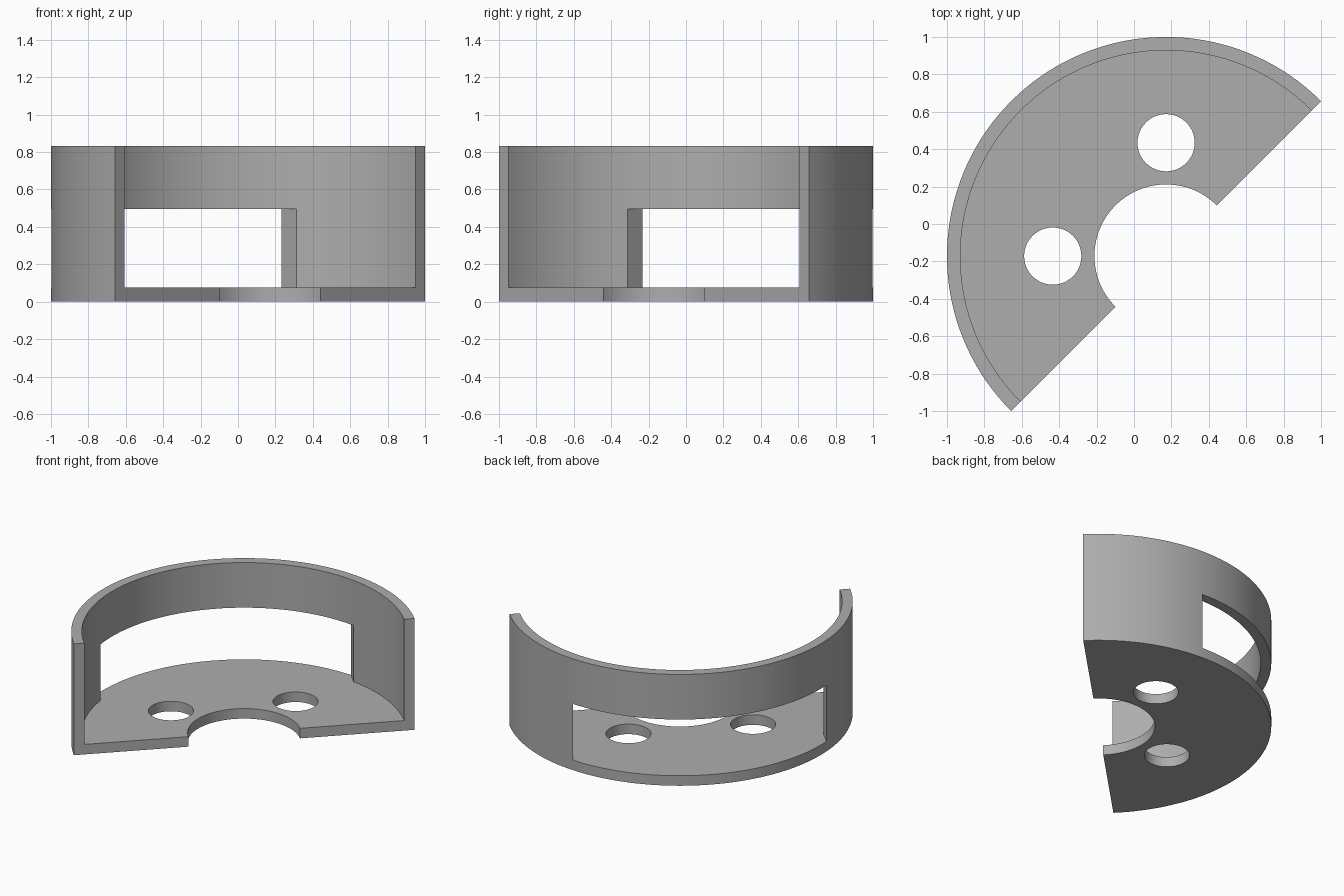
import bpy, bmesh, math
from mathutils import Matrix, Vector

cube = bpy.data.objects.get("Cube")
if cube:
    bpy.data.objects.remove(cube)

R = 2 / (1 + math.sqrt(0.5))      # outer radius
WALL_R, BORE_R = 1.1, 0.383       # inside of wall, central bore
HEIGHT, FLOOR, WINDOW_TOP = 0.832, 0.075, 0.495
CENTRE = Vector((R - 1, 1 - R, 0))

grey = bpy.data.materials.new("plain grey")
grey.use_nodes = True
colour = (0.42, 0.42, 0.42, 1)
grey.diffuse_color = colour
grey.node_tree.nodes["Principled BSDF"].inputs["Base Color"].default_value = colour


def make_object(name, bm):
    bmesh.ops.recalc_face_normals(bm, faces=bm.faces)
    mesh = bpy.data.meshes.new(name)
    bm.to_mesh(mesh)
    bm.free()
    obj = bpy.data.objects.new(name, mesh)
    bpy.context.collection.objects.link(obj)
    mesh.materials.append(grey)
    return obj


# Half-round tray: L-shaped section swept through half a turn
bm = bmesh.new()
section = [(BORE_R, 0), (R, 0), (R, HEIGHT), (WALL_R, HEIGHT), (WALL_R, FLOOR), (BORE_R, FLOOR)]
start = Matrix.Rotation(math.radians(45), 3, "Z")
first = bm.faces.new([bm.verts.new(CENTRE + start @ Vector((r, 0, z))) for r, z in section])
end = bmesh.ops.extrude_face_region(bm, geom=[first])["geom"]
bm.free()
bm = bmesh.new()
STEPS = 72
rings = []
for i in range(STEPS + 1):
    turn = Matrix.Rotation(math.pi * (0.25 + i / STEPS), 3, "Z")
    rings.append([bm.verts.new(CENTRE + turn @ Vector((r, 0, z))) for r, z in section])
for a, b in zip(rings, rings[1:]):
    for j in range(len(section)):
        k = (j + 1) % len(section)
        bm.faces.new((a[j], a[k], b[k], b[j]))
bm.faces.new(rings[0])
bm.faces.new(rings[-1])
tray = make_object("half_round_tray", bm)

# Cutter for the wide window through the wall, square to the middle of the arc
cutters = []
bm = bmesh.new()
across = Matrix.Rotation(math.radians(135), 4, "Z")
place = (Matrix.Translation(CENTRE) @ across
         @ Matrix.Translation((0.95, 0, (FLOOR + WINDOW_TOP) / 2))
         @ Matrix.Diagonal((0.9, 1.742, WINDOW_TOP - FLOOR, 1)))
bmesh.ops.create_cube(bm, size=1, matrix=place)
cutters.append(make_object("window_cutter", bm))

# Cutters for the two round holes in the floor
for name, offset in (("back", Vector((0, 0.606, 0))), ("right", Vector((-0.606, 0, 0)))):
    bm = bmesh.new()
    bmesh.ops.create_cone(bm, cap_ends=True, segments=48, radius1=0.153, radius2=0.153,
                          depth=0.4, matrix=Matrix.Translation(CENTRE + offset))
    cutters.append(make_object(name + "_hole_cutter", bm))

bpy.context.view_layer.objects.active = tray
for cutter in cutters:
    cut = tray.modifiers.new(cutter.name, "BOOLEAN")
    cut.operation, cut.solver, cut.object = "DIFFERENCE", "EXACT", cutter
    bpy.ops.object.modifier_apply(modifier=cut.name)
    bpy.data.objects.remove(cutter)

# Smooth curved walls, crisp edges
bpy.ops.object.select_all(action="DESELECT")
tray.select_set(True)
bpy.ops.object.shade_smooth_by_angle(angle=math.radians(30))
